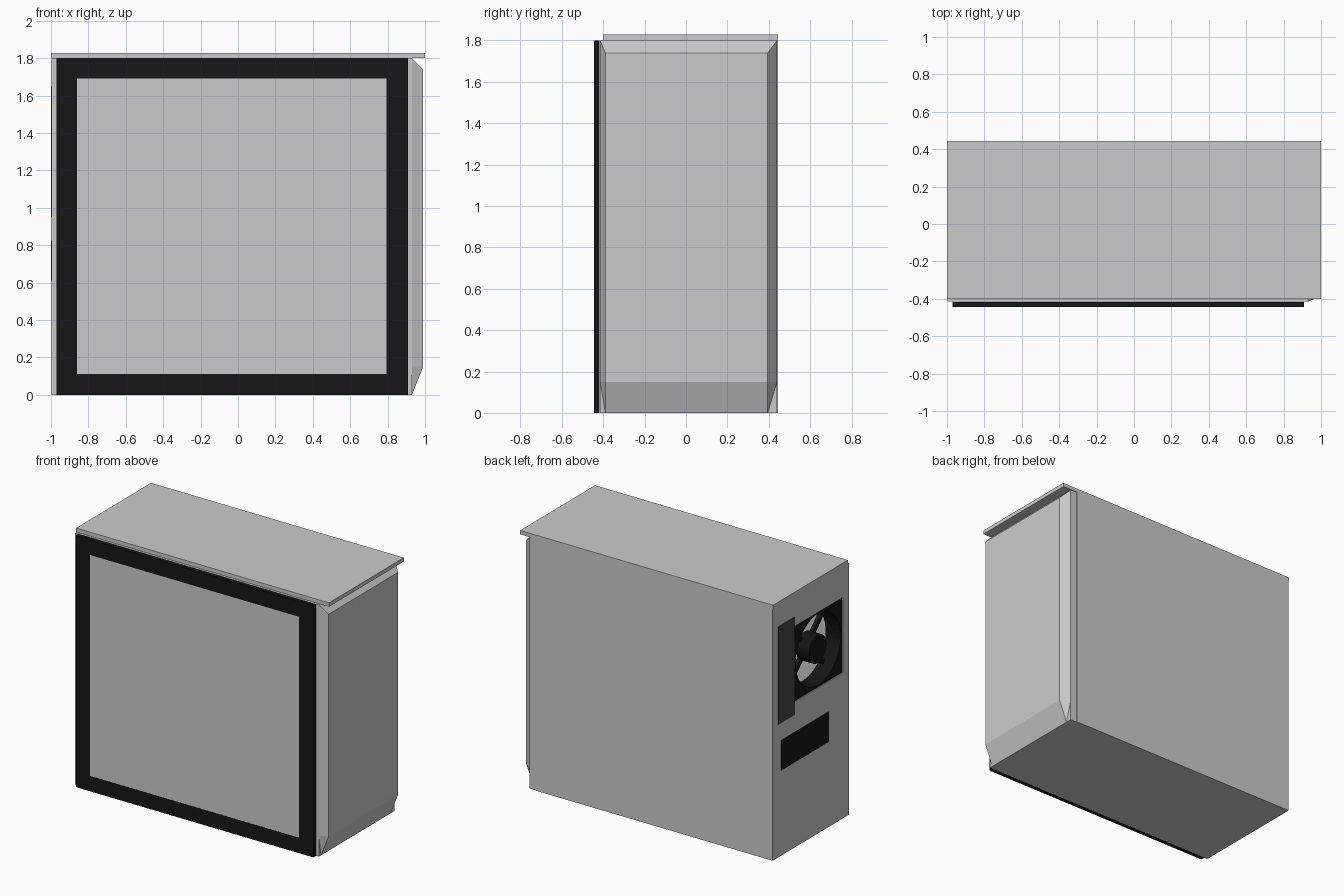
import bpy, bmesh, math
from mathutils import Matrix

if "Cube" in bpy.data.objects:
    bpy.data.objects.remove(bpy.data.objects["Cube"])


def material(name, value):
    m = bpy.data.materials.new(name)
    m.diffuse_color = (value, value, value, 1)
    m.use_nodes = True
    m.node_tree.nodes["Principled BSDF"].inputs["Base Color"].default_value = m.diffuse_color
    return m


black = material("black", 0.008)
charcoal = material("charcoal", 0.06)


def finish(name, bm, mat=None):
    bmesh.ops.recalc_face_normals(bm, faces=bm.faces[:])
    mesh = bpy.data.meshes.new(name)
    bm.to_mesh(mesh)
    bm.free()
    obj = bpy.data.objects.new(name, mesh)
    bpy.context.collection.objects.link(obj)
    if mat:
        mesh.materials.append(mat)
    return obj


def box(name, x, y, z, mat=None):
    """Box from (min, max) ranges."""
    bm = bmesh.new()
    bmesh.ops.create_cube(bm, size=1)
    for v in bm.verts:
        v.co = [(r[0] + r[1]) / 2 + c * (r[1] - r[0]) for r, c in zip((x, y, z), v.co)]
    return finish(name, bm, mat)


def cylinder_x(name, radius, x, y, z, mat=None, sides=48):
    """Cylinder lying along x."""
    bm = bmesh.new()
    m = Matrix.Translation((sum(x) / 2, y, z)) @ Matrix.Rotation(math.pi / 2, 4, 'Y')
    bmesh.ops.create_cone(bm, cap_ends=True, segments=sides, radius1=radius,
                          radius2=radius, depth=x[1] - x[0], matrix=m)
    return finish(name, bm, mat)


def cut(obj, cutter):
    mod = obj.modifiers.new("cut", 'BOOLEAN')
    mod.object = cutter
    mod.operation = 'DIFFERENCE'
    mod.solver = 'EXACT'
    cutter.hide_render = True
    cutter.hide_viewport = True


def smooth(obj):
    bpy.ops.object.select_all(action='DESELECT')
    obj.select_set(True)
    bpy.context.view_layer.objects.active = obj
    bpy.ops.object.shade_smooth_by_angle(angle=math.radians(35))


BACK = -0.997
FY, FZ, FH = -0.08, 1.31, 0.27          # fan centre and half size

# hollow case body with a square fan opening in the back
body = box("case_body", (BACK, 0.93), (-0.415, 0.44), (0, 1.8))
cut(body, box("cavity_cutter", (BACK + 0.02, 0.91), (-0.40, 0.42), (0.02, 1.78)))
cut(body, box("fan_opening_cutter", (-1.1, -0.95), (FY - FH, FY + FH), (FZ - FH, FZ + FH)))

# plain side panel and overhanging lid
box("side_panel", (BACK, 0.88), (0.44, 0.445), (0, 1.8))
box("top_panel", (-1, 1), (-0.40, 0.445), (1.8, 1.828))

# glass side panel: black border with a flush grey pane
border = box("glass_border", (-0.97, 0.908), (-0.445, -0.417), (0, 1.8), black)
cut(border, box("border_cutter", (-0.86, 0.795), (-0.6, -0.3), (0.11, 1.69)))
box("glass_pane", (-0.86, 0.795), (-0.4445, -0.417), (0.11, 1.69))

# faceted front panel
bm = bmesh.new()
for y_in, y_out in ((-0.39, -0.415), (0.395, 0.44)):
    for co in ((0.99, y_in, 1.74), (0.99, y_in, 0.15), (0.93, y_out, 1.8),
               (0.93, y_out, 0.15), (0.93, y_in, 0)):
        bm.verts.new(co)
bmesh.ops.convex_hull(bm, input=bm.verts[:])
bmesh.ops.dissolve_limit(bm, angle_limit=0.01, verts=bm.verts[:], edges=bm.edges[:])
finish("front_panel", bm)

# rear connector plate and power socket plate
box("connector_plate", (-1, -0.98), (0.197, 0.385), (0.95, 1.65), charcoal)
box("power_plate", (-1, -0.98), (-0.19, 0.35), (0.61, 0.825), black)

# rear fan: square housing, hub and four struts
housing = box("fan_housing", (-0.99, -0.87), (FY - FH, FY + FH), (FZ - FH, FZ + FH), black)
cut(housing, cylinder_x("housing_cutter", 0.255, (-1.1, -0.8), FY, FZ))
smooth(housing)
smooth(cylinder_x("fan_hub", 0.1, (-0.985, -0.885), FY, FZ, black))
for i in range(4):
    strut = box(f"fan_strut_{i + 1}", (-0.91, -0.88), (-0.014, 0.014), (0.08, 0.265), black)
    strut.data.transform(Matrix.Translation((0, FY, FZ)) @
                         Matrix.Rotation(math.radians(45 + 90 * i), 4, 'X'))
